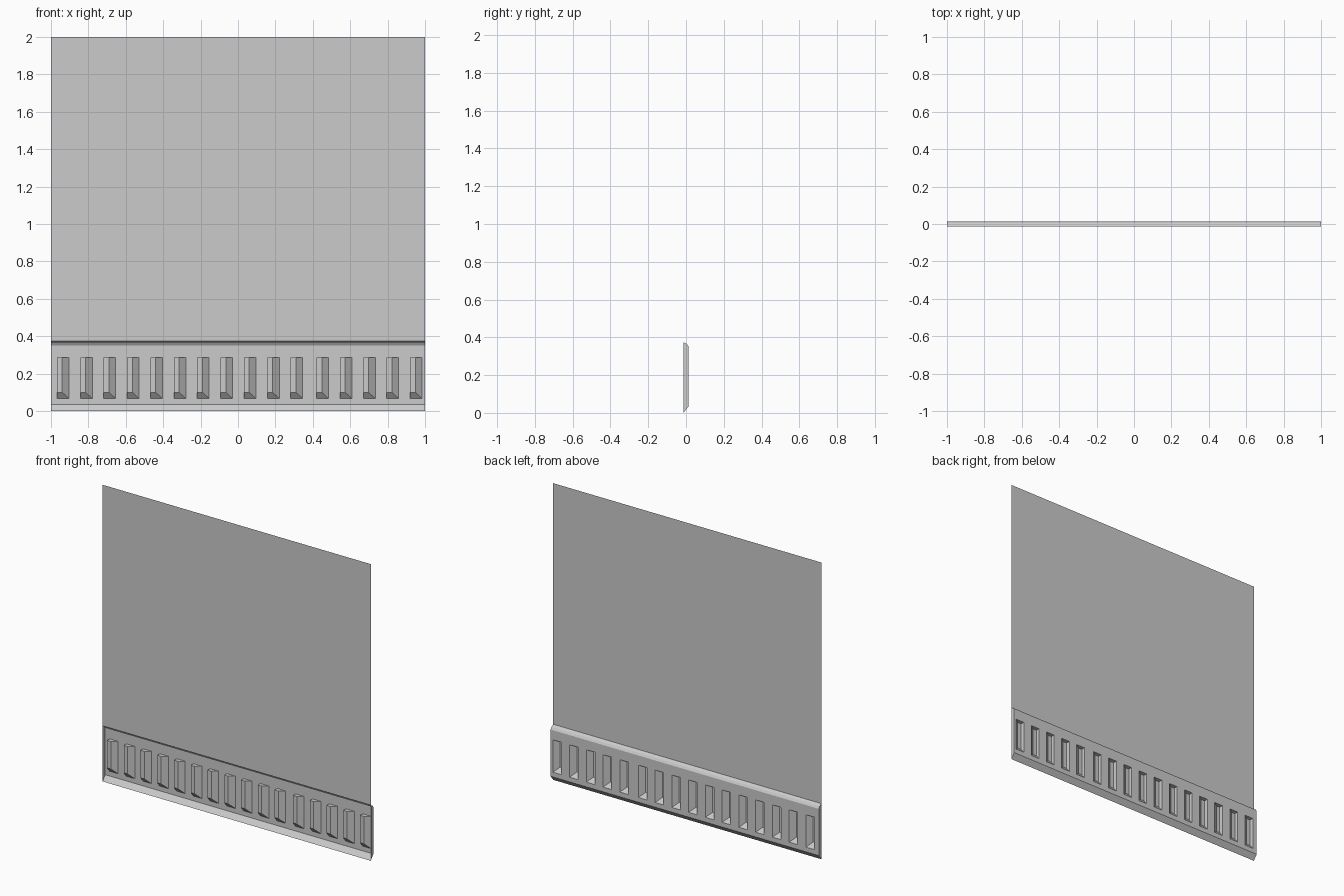
import bpy, bmesh

if "Cube" in bpy.data.objects:
    bpy.data.objects.remove(bpy.data.objects["Cube"])

FRONT, BACK = -0.014, 0.014          # open side / protruding face
SLOT_Z0, SLOT_Z1 = 0.067, 0.285      # slot opening height
SLOT_W = 0.064
# Two evenly spaced runs of slots (left edges)
SLOTS = [-0.968 + 0.125 * i for i in range(11)] + [0.42 + 0.125 * i for i in range(5)]

grey = bpy.data.materials.new("plain grey")
grey.diffuse_color = (0.6, 0.6, 0.6, 1)
grey.use_nodes = True
grey.node_tree.nodes["Principled BSDF"].inputs["Base Color"].default_value = grey.diffuse_color


def make(name, build):
    bm = bmesh.new()

    def face(*pts):
        bm.faces.new([bm.verts.new(p) for p in pts])

    build(face)
    bmesh.ops.remove_doubles(bm, verts=bm.verts, dist=0.0002)
    me = bpy.data.meshes.new(name)
    bm.to_mesh(me)
    bm.free()
    me.materials.append(grey)
    ob = bpy.data.objects.new(name, me)
    bpy.context.collection.objects.link(ob)


def strip(face, a, b, x0=-1, x1=1):
    """Quad along x between two (y, z) profile points, facing the back."""
    face((x0, *a), (x0, *b), (x1, *b), (x1, *a))


# Thin flat wall sheet
make("wall_sheet", lambda f: strip(f, (FRONT, 0.375), (FRONT, 2.0)))

# Hollow skirting shell profile, bottom to top
PROFILE = [(FRONT, 0.0), (BACK, 0.035), (BACK, 0.35), (0.005, 0.364), (FRONT, 0.375)]


def skirting(face):
    strip(face, PROFILE[0], PROFILE[1])
    strip(face, PROFILE[2], PROFILE[3])
    strip(face, PROFILE[3], PROFILE[4])
    # End caps
    face(*[(1, y, z) for y, z in PROFILE])
    face(*[(-1, y, z) for y, z in reversed(PROFILE)])
    # Panel pieces around the slot openings
    xs = [-1] + [x for s in SLOTS for x in (s, s + SLOT_W)] + [1]
    for i, (x0, x1) in enumerate(zip(xs, xs[1:])):
        strip(face, (BACK, 0.035), (BACK, SLOT_Z0), x0, x1)
        strip(face, (BACK, SLOT_Z1), (BACK, 0.35), x0, x1)
        if i % 2 == 0:
            strip(face, (BACK, SLOT_Z0), (BACK, SLOT_Z1), x0, x1)


make("skirting_shell", skirting)


# Recesses: straight top and one straight side, sloped bottom and other side
def recesses(face):
    d = FRONT + 0.001
    for x0 in SLOTS:
        x1, xf, zf = x0 + SLOT_W, x0 + 0.028, 0.1
        o = [(x0, BACK, SLOT_Z0), (x0, BACK, SLOT_Z1), (x1, BACK, SLOT_Z1), (x1, BACK, SLOT_Z0)]
        n = [(x0, d, zf), (x0, d, SLOT_Z1), (xf, d, SLOT_Z1), (xf, d, zf)]
        face(*n)
        for i in range(4):
            j = (i + 1) % 4
            face(o[i], o[j], n[j], n[i])


make("slot_recesses", recesses)
